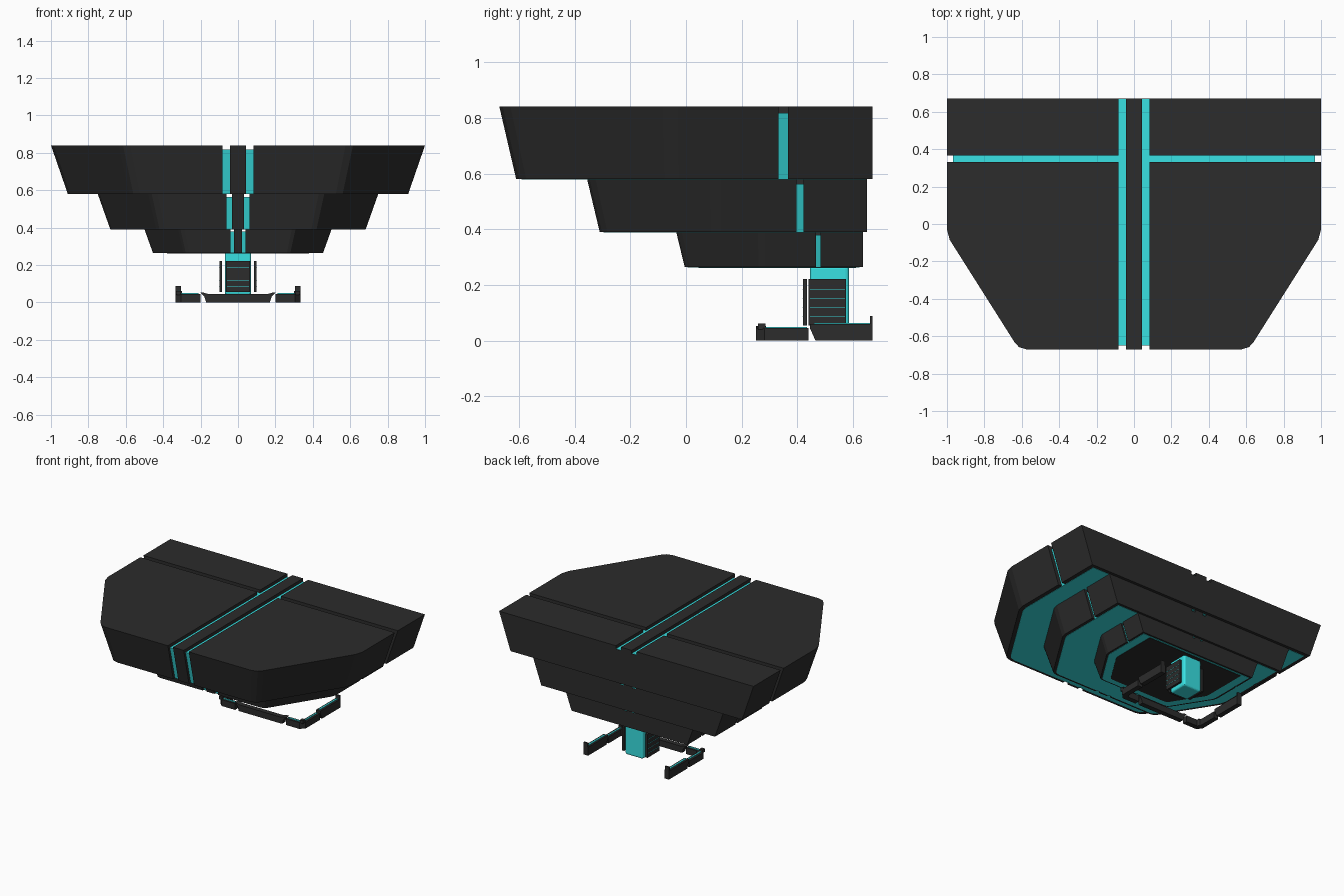
import bpy, bmesh
from mathutils import Vector

if "Cube" in bpy.data.objects:
    bpy.data.objects.remove(bpy.data.objects["Cube"])


def material(name, color):
    m = bpy.data.materials.new(name)
    m.diffuse_color = color
    m.use_nodes = True
    m.node_tree.nodes["Principled BSDF"].inputs["Base Color"].default_value = m.diffuse_color
    return m


DARK = material("dark_metal", (0.025, 0.025, 0.025, 1))
TEAL = material("glow_teal", (0.04, 0.75, 0.76, 1))


def loft(name, bottom, top, mat):
    """Closed solid between two matching 3D outlines."""
    bm = bmesh.new()
    a = [bm.verts.new(p) for p in bottom]
    b = [bm.verts.new(p) for p in top]
    n = len(a)
    bm.faces.new(a[::-1])
    bm.faces.new(b)
    for i in range(n):
        bm.faces.new((a[i], a[(i + 1) % n], b[(i + 1) % n], b[i]))
    bmesh.ops.recalc_face_normals(bm, faces=bm.faces)
    me = bpy.data.meshes.new(name)
    bm.to_mesh(me)
    bm.free()
    ob = bpy.data.objects.new(name, me)
    bpy.context.collection.objects.link(ob)
    me.materials.append(mat)
    return ob


def prism(name, pts, axis, lo, hi, mat):
    """Extrude a 2D profile along x, y or z."""
    def at(p, d):
        v = [p[0], p[1]]
        v.insert("xyz".index(axis), d)
        return v
    return loft(name, [at(p, lo) for p in pts], [at(p, hi) for p in pts], mat)


def box(name, x0, x1, y0, y1, z0, z1, mat):
    return prism(name, [(x0, y0), (x1, y0), (x1, y1), (x0, y1)], "z", z0, z1, mat)


def mirror_x(pts, s):
    return [(s * p[0], p[1]) for p in pts]


# Plan outline of the largest tier, right half from back to front
HALF = [(1, .67), (1, -.03), (.985, -.085), (.64, -.63), (.615, -.658), (.575, -.67)]
OUTLINE = HALF + [(-x, y) for x, y in reversed(HALF)]
TAPER = 0.91
INSET = 0.968


def tier(i, s, z0, z1, back):
    def outline(k, z, rear):
        return [Vector((x * k * s, back - s * (.67 - (rear if y == .67 else y * k)), z))
                for x, y in OUTLINE]

    def py(y):
        return back - s * (.67 - y)

    zc = z1 - 0.022 * (s if s < 1 else 1)
    shell = loft(f"tier_{i}_shell", outline(TAPER, z0, .67), outline(1, z1, .67), DARK)
    # Glowing core showing in the grooves and on the underside
    loft(f"tier_{i}_core", outline(TAPER * INSET, z0 - .0015, .645),
         outline(INSET, zc, .668), TEAL)
    # Groove cutters: two front-to-back, two across to the sides
    fb, ft = py(-.67 * TAPER * INSET) + .004, py(-.67 * INSET) + .004
    zl, zf, far = z0 - .01, zc - .002, z1 + .1
    cutters = []
    for sx in (1, -1):
        prof = [(-1.2, zl), (fb, zl), (ft, zf), (1.2, zf), (1.2, far), (-1.2, far)]
        xs = sorted((sx * .042 * s, sx * .082 * s))
        cutters.append(prism(f"groove_cutter_{i}_long_{sx}", prof, "x", *xs, DARK))
        xb, xt = s * TAPER * INSET - .004, s * INSET - .004
        prof = [(1.2, zl), (xb, zl), (xt, zf), (.06 * s, zf), (.06 * s, far), (1.2, far)]
        cutters.append(prism(f"groove_cutter_{i}_cross_{sx}", mirror_x(prof, sx), "y",
                             py(.332), py(.366), DARK))
    for c in cutters:
        c.hide_render = True
        m = shell.modifiers.new("groove", "BOOLEAN")
        m.operation, m.solver, m.object = "DIFFERENCE", "EXACT", c
    bpy.context.view_layer.objects.active = shell
    for m in list(shell.modifiers):
        bpy.ops.object.modifier_apply(modifier=m.name)
    for c in cutters:
        bpy.data.objects.remove(c)
    return outline


# Three stepped tiers
tier(1, 1.0, .58, .84, .67)
tier(2, .75, .39, .58, .65)
outline3 = tier(3, .5, .265, .39, .635)
# Dark plate under the lowest tier
loft("bottom_plate", outline3(.76, .261, .62), outline3(.76, .27, .62), DARK)

# Central pillar with rounded corners
pillar = box("pillar", -.07, .07, .445, .585, .04, .27, TEAL)
bev = pillar.modifiers.new("round", "BEVEL")
bev.width, bev.segments = .012, 3

# Cover panels around the pillar
box("pillar_front_panel", -.063, .063, .42, .435, .055, .222, DARK)
for s, side in ((1, "right"), (-1, "left")):
    x = sorted((s * .085, s * .1))
    box(f"pillar_{side}_panel", *x, .44, .575, .055, .222, DARK)
    for k in range(4):
        z = .085 + k * .033
        xr = sorted((s * .0995, s * .1015))
        box(f"panel_{side}_line_{k}", *xr, .445, .57, z, z + .0015, TEAL)
for k in range(4):
    z = .085 + k * .033
    box(f"front_panel_line_{k}", -.06, .06, .4185, .4205, z, z + .0015, TEAL)

# U-shaped base: front bar, corner pieces and rear arms
prism("base_front_bar", [(-.17, 0), (.17, 0), (.18, .03), (.2, .052), (.185, .052),
                         (.16, .045), (-.16, .045), (-.185, .052), (-.2, .052),
                         (-.18, .03)], "y", .252, .287, DARK)
CORNER = [(.2, .252), (.305, .252), (.335, .282), (.335, .44), (.3, .44),
          (.3, .302), (.285, .287), (.2, .287)]
STRIP = [(.21, .266), (.3, .266), (.32, .287), (.32, .435), (.312, .435),
         (.312, .291), (.297, .274), (.21, .274)]
for s, side in ((1, "right"), (-1, "left")):
    prism(f"base_{side}_corner", mirror_x(CORNER, s), "z", 0, .045, DARK)
    prism(f"base_{side}_corner_strip", mirror_x(STRIP, s), "z", .044, .049, TEAL)
    x = sorted((s * .3, s * .335))
    prism(f"base_{side}_arm", [(.465, 0), (.67, 0), (.67, .06), (.445, .06), (.445, .045)],
          "x", *x, DARK)
    box(f"base_{side}_arm_strip", *sorted((s * .312, s * .322)), .46, .665, .059, .064, TEAL)
    # Small studs on corner and arm end
    box(f"base_{side}_corner_stud", *sorted((s * .305, s * .33)), .258, .285, .04, .062, DARK)
    box(f"base_{side}_arm_stud", *sorted((s * .305, s * .335)), .66, .67, .055, .088, DARK)
